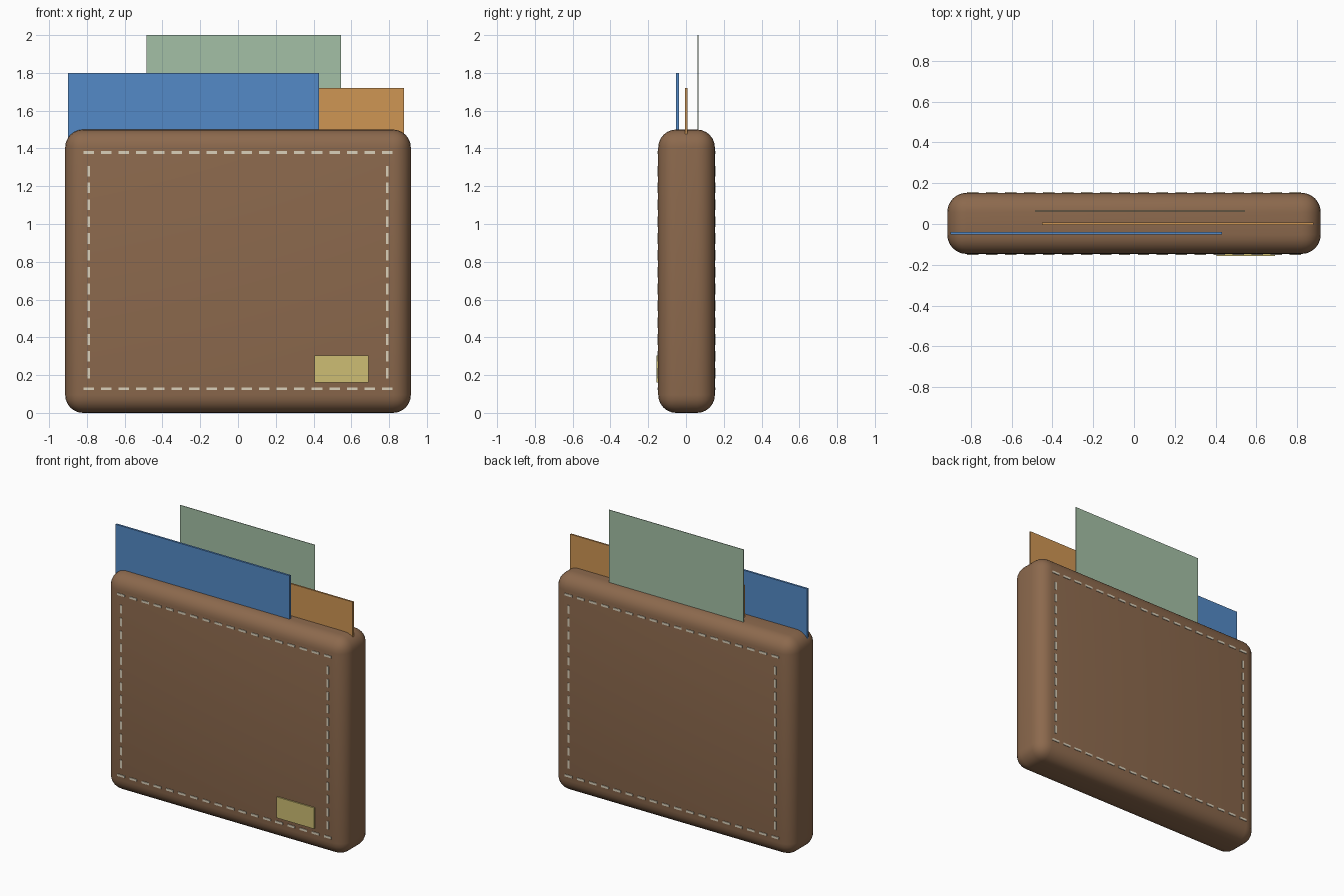
import bpy

cube = bpy.data.objects.get("Cube")
if cube:
    bpy.data.objects.remove(cube, do_unlink=True)


def srgb(r, g, b):
    return tuple((c / 255 / 12.92) if c < 11 else ((c / 255 + 0.055) / 1.055) ** 2.4
                 for c in (r, g, b)) + (1.0,)


def material(name, *rgb):
    mat = bpy.data.materials.new(name)
    mat.use_nodes = True
    mat.diffuse_color = srgb(*rgb)
    bsdf = mat.node_tree.nodes["Principled BSDF"]
    bsdf.inputs["Base Color"].default_value = srgb(*rgb)
    bsdf.inputs["Roughness"].default_value = 0.7
    return mat


leather = material("brown_leather", 140, 105, 77)
thread = material("cream_thread", 218, 208, 186)
brass = material("pale_brass", 205, 189, 115)
blue = material("blue_card", 84, 138, 199)
orange = material("orange_card", 207, 150, 84)
green = material("green_note", 164, 192, 166)


def box(name, mat, x, y, z, bevel=0, segments=1):
    """Box between the low and high limits given for each axis."""
    limits = (x, y, z)
    bpy.ops.mesh.primitive_cube_add(size=1, location=[(a + b) / 2 for a, b in limits])
    obj = bpy.context.object
    obj.name = name
    obj.scale = [b - a for a, b in limits]
    bpy.ops.object.transform_apply(location=False, rotation=False, scale=True)
    obj.data.materials.append(mat)
    if bevel:
        mod = obj.modifiers.new("rounding", 'BEVEL')
        mod.width, mod.segments = bevel, segments
        bpy.ops.object.modifier_apply(modifier=mod.name)
        bpy.ops.object.shade_smooth_by_angle()
    return obj


# Wallet body
FRONT, BACK = -0.147, 0.153
box("wallet_body", leather, (-0.915, 0.915), (FRONT, BACK), (0, 1.5), 0.095, 6)

# Cards and note tucked into the top
box("blue_card", blue, (-0.9, 0.43), (-0.052, -0.038), (0.95, 1.8))
box("orange_card", orange, (-0.45, 0.88), (-0.004, 0.008), (0.87, 1.72))
box("green_note", green, (-0.485, 0.545), (0.061, 0.065), (1.0, 2.0))

# Metal plate on the front
box("front_plate", brass, (0.405, 0.69), (FRONT - 0.009, FRONT + 0.005), (0.16, 0.305))


# Stitching: a dashed rectangle on each face
def stitch_row(name, y, start, end, count, horizontal, fixed):
    dashes = []
    for i in range(count):
        c = start + (end - start) * i / (count - 1)
        long, short = (c - 0.028, c + 0.028), (fixed - 0.0075, fixed + 0.0075)
        x, z = (long, short) if horizontal else (short, long)
        dashes.append(box(name, thread, x, (y - 0.004, y + 0.004), z))
    bpy.ops.object.select_all(action='DESELECT')
    for d in dashes:
        d.select_set(True)
    bpy.context.view_layer.objects.active = dashes[0]
    bpy.ops.object.join()
    dashes[0].name = name


for side, y in (("front", FRONT), ("back", BACK)):
    for edge, z in (("bottom", 0.128), ("top", 1.378)):
        stitch_row(f"{side}_{edge}_stitches", y, -0.79, 0.79, 18, True, z)
    for edge, x in (("right", -0.79), ("left", 0.79)):
        stitch_row(f"{side}_{edge}_stitches", y, 0.21, 1.28, 13, False, x)
